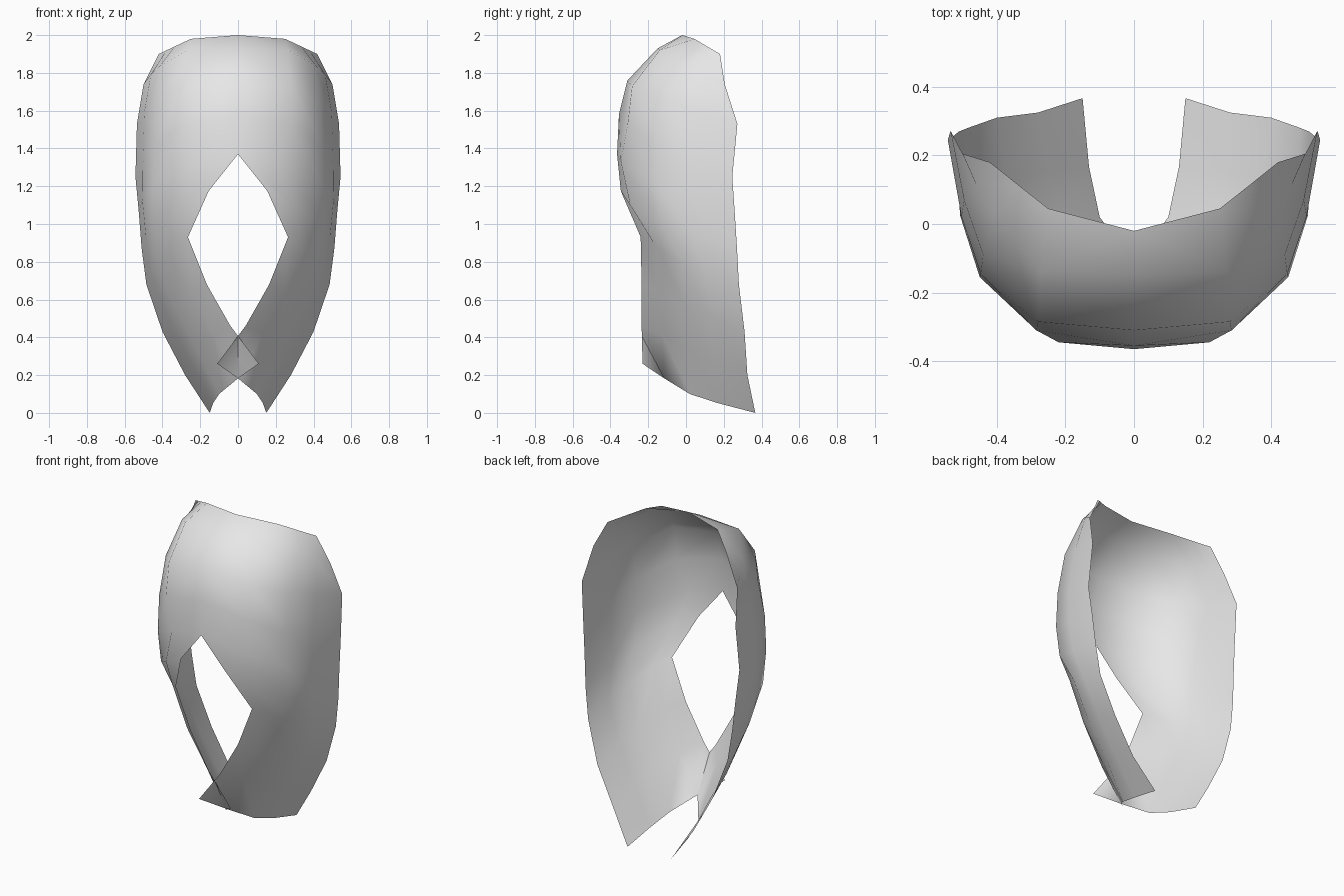
import bpy
import bmesh
from mathutils import Vector

if "Cube" in bpy.data.objects:
    bpy.data.objects.remove(bpy.data.objects["Cube"])

grey = bpy.data.materials.new("light grey")
grey.diffuse_color = (0.8, 0.8, 0.8, 1)
grey.use_nodes = True
grey.node_tree.nodes["Principled BSDF"].inputs["Base Color"].default_value = grey.diffuse_color

# Right half, top to bottom: centre line, then the edge of the diamond opening
front_edge = [(0, -.02, 2), (0, -.15, 1.93), (0, -.31, 1.76), (0, -.355, 1.58),
              (0, -.365, 1.37), (.155, -.345, 1.175), (.265, -.24, .93),
              (.165, -.235, .68), (.04, -.235, .46), (-.11, -.23, .26)]
# Brow and cheek line
cheek_line = [(.25, .045, 1.98), (.27, -.14, 1.92), (.28, -.285, 1.73),
              (.285, -.31, 1.52), (.22, -.345, 1.33), (.295, -.295, 1.10),
              (.34, -.165, .89), (.25, -.15, .64), (.13, -.125, .41),
              (0, -.115, .183)]
# Widest line round the side
side_line = [(.335, .112, 1.94), (.41, .03, 1.84), (.44, -.09, 1.65),
             (.447, -.145, 1.42), (.45, -.155, 1.20), (.445, -.13, 1.0),
             (.43, -.02, .79), (.34, -.005, .57), (.22, .02, .33),
             (.10, .02, .10)]
# Rear edge
back_edge = [(.42, .18, 1.90), (.50, .205, 1.74), (.535, .272, 1.53),
             (.543, .245, 1.25), (.525, .258, 1.06), (.51, .27, .87),
             (.485, .28, .68), (.40, .31, .43), (.28, .325, .20),
             (.15, .367, 0)]


def section(*points):
    """Front, cheek, side and back points, with a rounded point behind the side."""
    f, c, s, b = map(Vector, points)
    return [f, c, s, s * .75 + b * .375 - c * .125, b]


# Skin the sections into an open sheet
bm = bmesh.new()
rows = [[bm.verts.new(p) for p in section(*points)]
        for points in zip(front_edge, cheek_line, side_line, back_edge)]
for upper, lower in zip(rows, rows[1:]):
    for c in range(len(upper) - 1):
        face = bm.faces.new((upper[c], lower[c], lower[c + 1], upper[c + 1]))
        face.smooth = True

mesh = bpy.data.meshes.new("mask_shell")
bm.to_mesh(mesh)
bm.free()
mesh.materials.append(grey)
shell = bpy.data.objects.new("mask_shell", mesh)
bpy.context.collection.objects.link(shell)

# Left half; the two lower tips cross each other
mirror = shell.modifiers.new("mirror", 'MIRROR')
mirror.use_axis[0] = True
mirror.merge_threshold = 0.001
